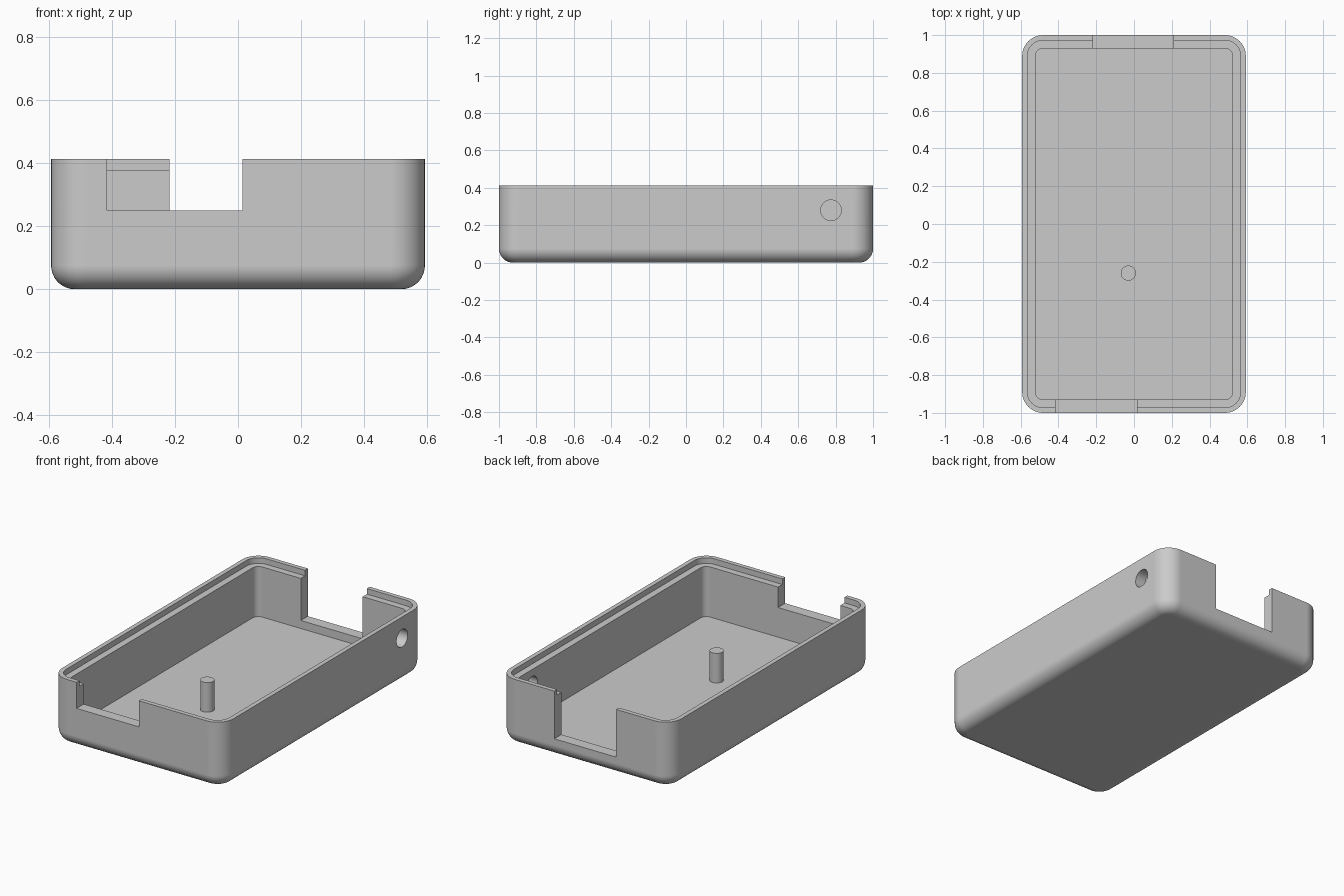
import bpy, bmesh, math
from mathutils import Matrix

cube = bpy.data.objects.get("Cube")
if cube:
    bpy.data.objects.remove(cube, do_unlink=True)

HALF_X, HALF_Y, TOP = 0.592, 1.0, 0.413
CORNER, FILLET = 0.11, 0.075
WALL, FLOOR = 0.07, 0.065
LIP, LEDGE = 0.028, 0.378
SEGMENTS = 12

grey = bpy.data.materials.new("grey plastic")
grey.use_nodes = True
grey.diffuse_color = (0.6, 0.6, 0.6, 1)
grey.node_tree.nodes["Principled BSDF"].inputs["Base Color"].default_value = grey.diffuse_color


def make_object(name, bm):
    bmesh.ops.recalc_face_normals(bm, faces=bm.faces)
    mesh = bpy.data.meshes.new(name)
    bm.to_mesh(mesh)
    bm.free()
    mesh.materials.append(grey)
    obj = bpy.data.objects.new(name, mesh)
    bpy.context.collection.objects.link(obj)
    return obj


def activate(obj):
    bpy.ops.object.select_all(action='DESELECT')
    obj.select_set(True)
    bpy.context.view_layer.objects.active = obj


def rounded_ring(bm, inset, z):
    """Rounded rectangle, inset from the outer wall, as a loop of vertices."""
    r = CORNER - inset
    cx, cy = HALF_X - CORNER, HALF_Y - CORNER
    ring = []
    for i, (sx, sy) in enumerate([(1, 1), (-1, 1), (-1, -1), (1, -1)]):
        for k in range(SEGMENTS + 1):
            a = math.pi / 2 * (i + k / SEGMENTS)
            ring.append(bm.verts.new((sx * cx + r * math.cos(a), sy * cy + r * math.sin(a), z)))
    return ring


def box(name, x0, x1, y0, y1, z0, z1):
    bm = bmesh.new()
    bmesh.ops.create_cube(bm, size=1)
    bmesh.ops.scale(bm, vec=(x1 - x0, y1 - y0, z1 - z0), verts=bm.verts)
    bmesh.ops.translate(bm, vec=((x0 + x1) / 2, (y0 + y1) / 2, (z0 + z1) / 2), verts=bm.verts)
    return make_object(name, bm)


def cylinder(name, radius, depth, centre, rotation=Matrix()):
    bm = bmesh.new()
    bmesh.ops.create_cone(bm, cap_ends=True, segments=40, radius1=radius, radius2=radius,
                          depth=depth, matrix=Matrix.Translation(centre) @ rotation)
    return make_object(name, bm)


def smooth(obj):
    activate(obj)
    bpy.ops.object.shade_smooth_by_angle(angle=math.radians(30))
    weighted = obj.modifiers.new("weighted normals", 'WEIGHTED_NORMAL')
    weighted.keep_sharp = True


# Tray: filleted base, outer wall, rim, stepped ledge and cavity in one loft
sections = []
for k in range(SEGMENTS + 1):
    a = math.pi / 2 * k / SEGMENTS
    sections.append((FILLET * (1 - math.sin(a)), FILLET * (1 - math.cos(a))))
sections += [(0, TOP), (LIP, TOP), (LIP, LEDGE), (WALL, LEDGE), (WALL, FLOOR)]

bm = bmesh.new()
rings = [rounded_ring(bm, inset, z) for inset, z in sections]
for low, high in zip(rings, rings[1:]):
    for i in range(len(low)):
        j = (i + 1) % len(low)
        bm.faces.new((low[i], low[j], high[j], high[i]))
bm.faces.new(rings[0])
bm.faces.new(rings[-1])
tray = make_object("case_tray", bm)

# Openings: a shallow front notch, a deep back notch and a round side hole
cutters = [
    box("front_notch_cutter", -0.415, 0.015, -1.1, -0.9, 0.25, 0.6),
    box("back_notch_cutter", -0.217, 0.21, 0.9, 1.1, 0.115, 0.6),
    cylinder("side_hole_cutter", 0.055, 0.3, (HALF_X, 0.775, 0.28),
             Matrix.Rotation(math.pi / 2, 4, 'Y')),
]
activate(tray)
for cutter in cutters:
    cutter.hide_render = True
    cut = tray.modifiers.new(cutter.name, 'BOOLEAN')
    cut.operation = 'DIFFERENCE'
    cut.solver = 'EXACT'
    cut.object = cutter
    bpy.ops.object.modifier_apply(modifier=cut.name)
    bpy.data.objects.remove(cutter, do_unlink=True)
smooth(tray)

# Support post standing on the floor
POST_TOP = 0.25
post = cylinder("support_post", 0.04, POST_TOP - FLOOR, (-0.03, -0.26, (POST_TOP + FLOOR) / 2))
smooth(post)
